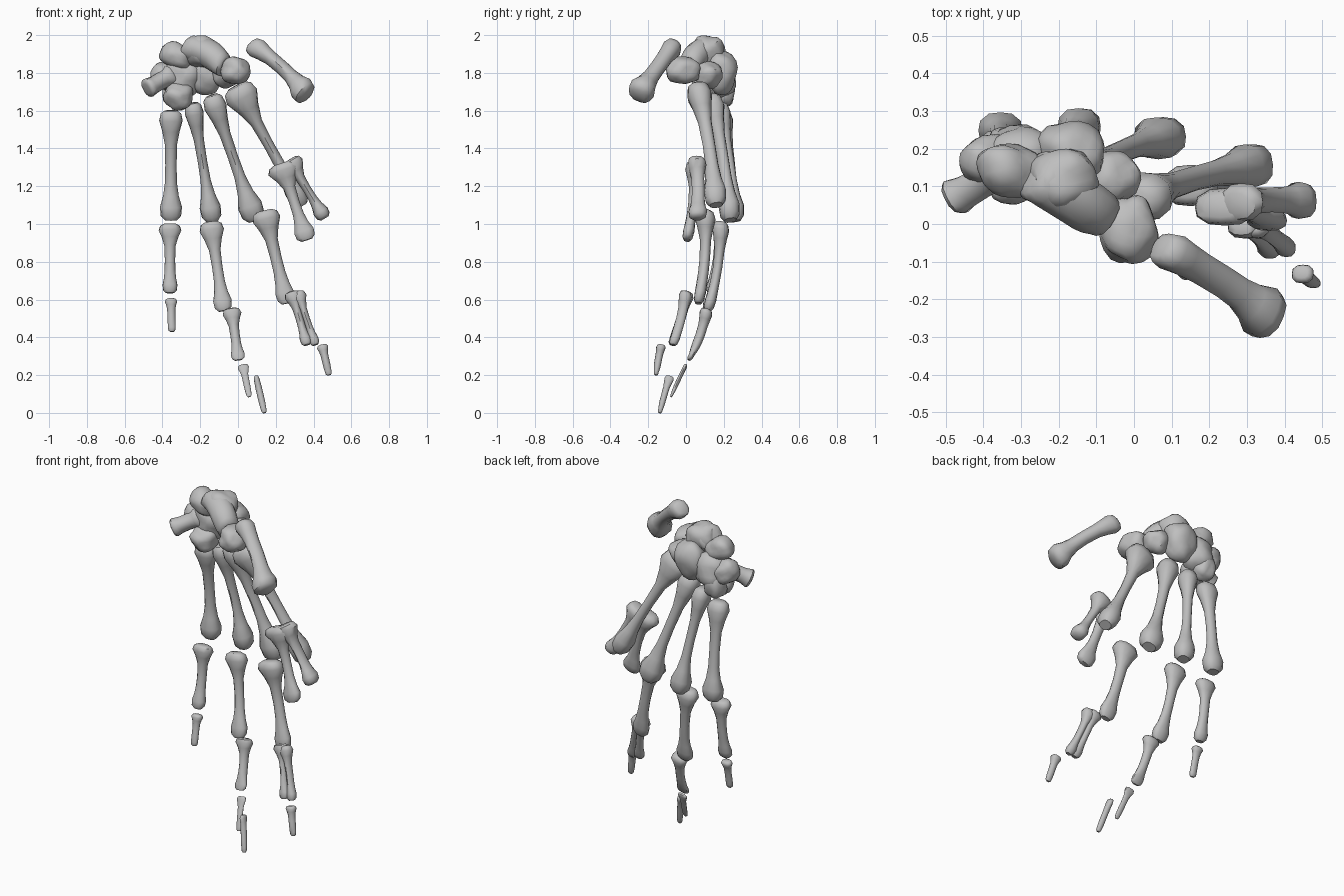
import bpy, bmesh, math
from mathutils import Vector, Euler, noise

if "Cube" in bpy.data.objects:
    bpy.data.objects.remove(bpy.data.objects["Cube"], do_unlink=True)

# One matte grey for every bone
grey = bpy.data.materials.new("bone_grey")
grey.use_nodes = True
tone = (0.52, 0.52, 0.52, 1)
grey.diffuse_color = tone
grey.node_tree.nodes["Principled BSDF"].inputs["Base Color"].default_value = tone


def finish(name, bm, angle):
    """Turn a bmesh into a shaded object."""
    bmesh.ops.recalc_face_normals(bm, faces=bm.faces)
    mesh = bpy.data.meshes.new(name)
    bm.to_mesh(mesh)
    bm.free()
    mesh.materials.append(grey)
    obj = bpy.data.objects.new(name, mesh)
    bpy.context.collection.objects.link(obj)
    bpy.ops.object.select_all(action="DESELECT")
    obj.select_set(True)
    bpy.context.view_layer.objects.active = obj
    bpy.ops.object.shade_smooth_by_angle(angle=math.radians(angle))
    return obj


# Position along the bone, blend from shaft to knob, overall scale
PROFILE = [(0, 1, .55), (.025, 1, .86), (.09, 1, 1), (.19, .5, 1), (.31, .08, 1),
           (.5, 0, 1), (.66, .06, 1), (.78, .38, 1), (.88, .95, 1),
           (.96, 1, .9), (1, 1, .55)]
SIDES = 12


def bone(name, start, end, base, shaft, head, bow=0.0, sway=0.0):
    """Long bone: oval rings from start to end, sized (width, depth)."""
    start, end = Vector(start), Vector(end)
    axis = end - start
    side = axis.cross(Vector((0, 1, 0))).normalized()
    front = side.cross(axis).normalized()
    if front.y > 0:
        front = -front
    bm = bmesh.new()
    rings = []
    for t, knob, scale in PROFILE:
        tip = base if t < .5 else head
        width, depth = [(s + (k - s) * knob) * scale / 2 for s, k in zip(shaft, tip)]
        centre = start + axis * t + (side * sway - front * bow) * math.sin(math.pi * t)
        ring = []
        for i in range(SIDES):
            a = math.tau * i / SIDES
            # Knobs are boxier than the shaft
            bulge = 1 + .09 * knob * math.sin(2 * a) ** 2
            # The shaft carries a ridge on its palm side
            ridge = 1 + .2 * (1 - knob) * max(0, math.sin(a)) ** 3
            ring.append(bm.verts.new(centre + side * math.cos(a) * width * bulge
                                     + front * math.sin(a) * depth * bulge * ridge))
        rings.append(ring)
    for low, high in zip(rings, rings[1:]):
        for i in range(SIDES):
            j = (i + 1) % SIDES
            bm.faces.new((low[i], low[j], high[j], high[i]))
    # Nearly flat joint surfaces
    for ring, point in ((rings[0], start), (rings[-1], end)):
        pole = bm.verts.new(point)
        for i in range(SIDES):
            bm.faces.new((ring[i], ring[(i + 1) % SIDES], pole))
    return finish(name, bm, 45)


def pebble(name, centre, size, turn=(0, 0, 0)):
    """Wrist bone: lumpy, slightly boxy rounded stone."""
    bm = bmesh.new()
    bmesh.ops.create_icosphere(bm, subdivisions=3, radius=1)
    centre = Vector(centre)
    rotation = Euler([math.radians(d) for d in turn]).to_matrix()
    for v in bm.verts:
        boxy = sum(abs(c) ** 2.5 for c in v.co) ** (-1 / 2.5)
        lump = 1 + .2 * noise.noise(v.co * 1.4 + centre * 9)
        v.co = v.co * (boxy * lump)
        v.co = centre + rotation @ Vector([c * s / 2 for c, s in zip(v.co, size)])
    return finish(name, bm, 35)


# Palm bones
bone("thumb_metacarpal", (.07, -.06, 1.95), (.365, -.255, 1.68),
     (.11, .1), (.075, .08), (.14, .14), .01, .02)
bone("index_metacarpal", (-.01, .06, 1.73), (.34, .16, 1.1),
     (.18, .13), (.055, .06), (.11, .12), .015)
bone("middle_metacarpal", (-.14, .13, 1.68), (.09, .235, 1.02),
     (.12, .12), (.055, .055), (.135, .115), .015)
bone("ring_metacarpal", (-.24, .17, 1.64), (-.135, .26, 1.015),
     (.1, .11), (.05, .05), (.115, .11), .015)
bone("little_metacarpal", (-.355, .19, 1.6), (-.355, .25, 1.02),
     (.125, .1), (.06, .05), (.12, .1), .015)

# First finger joints
bone("index_phalanx", (.23, .045, 1.32), (.365, .005, .915),
     (.17, .1), (.055, .045), (.11, .06), .015)
bone("index_side_phalanx", (.27, .055, 1.34), (.46, .06, 1.03),
     (.13, .1), (.045, .06), (.085, .1), .01)
bone("middle_phalanx", (.14, .1, 1.07), (.26, .065, .58),
     (.15, .11), (.06, .05), (.1, .06), .02)
bone("ring_phalanx", (-.145, .185, 1.01), (-.075, .115, .54),
     (.13, .09), (.055, .045), (.1, .06), .02)
bone("little_phalanx", (-.36, .18, 1), (-.36, .13, .635),
     (.12, .08), (.055, .045), (.08, .06), .015)

# Second finger joints
bone("middle_inner_phalanx", (.285, .005, .64), (.365, -.075, .36),
     (.09, .08), (.04, .045), (.06, .05), .01)
bone("middle_outer_phalanx", (.315, 0, .64), (.41, -.07, .36),
     (.08, .07), (.035, .045), (.055, .05), .01)
bone("ring_middle_phalanx", (-.035, .11, .55), (.003, .015, .28),
     (.1, .07), (.05, .045), (.075, .03), .015)
bone("little_tip", (-.355, .12, .605), (-.35, .08, .43),
     (.065, .05), (.042, .03), (.04, .03))

# Finger tips
bone("middle_tip", (.445, -.13, .36), (.482, -.16, .2),
     (.06, .05), (.04, .035), (.035, .025))
bone("ring_tip", (.025, 0, .255), (.06, -.08, .085),
     (.06, .02), (.035, .02), (.03, .015))
bone("loose_tip", (.095, -.085, .195), (.14, -.14, 0),
     (.03, .05), (.035, .03), (.03, .025))

# Wrist bones
bone("scaphoid", (-.27, .14, 1.935), (-.07, .01, 1.83),
     (.14, .15), (.15, .13), (.13, .12), 0, .025)
pebble("lunate", (-.19, .115, 1.915), (.18, .16, .17), (0, 15, 20))
pebble("capitate", (-.17, .185, 1.8), (.18, .16, .22), (0, 10, 0))
pebble("trapezium", (-.015, -.015, 1.81), (.15, .18, .14), (0, 10, 10))
pebble("trapezoid", (-.06, .12, 1.79), (.14, .14, .13), (0, 20, 30))
pebble("triquetral", (-.33, .14, 1.89), (.17, .14, .13), (0, 20, -15))
pebble("hamate", (-.3, .175, 1.77), (.2, .16, .2), (10, 0, 0))
pebble("hamate_hook", (-.315, .125, 1.675), (.15, .13, .14), (20, 15, 0))
pebble("outer_carpal", (-.39, .17, 1.78), (.14, .13, .13), (0, 30, 10))
pebble("back_carpal", (-.335, .2, 1.7), (.13, .11, .16))
bone("pisiform", (-.485, .065, 1.715), (-.35, .15, 1.79),
     (.105, .1), (.09, .08), (.12, .1))
